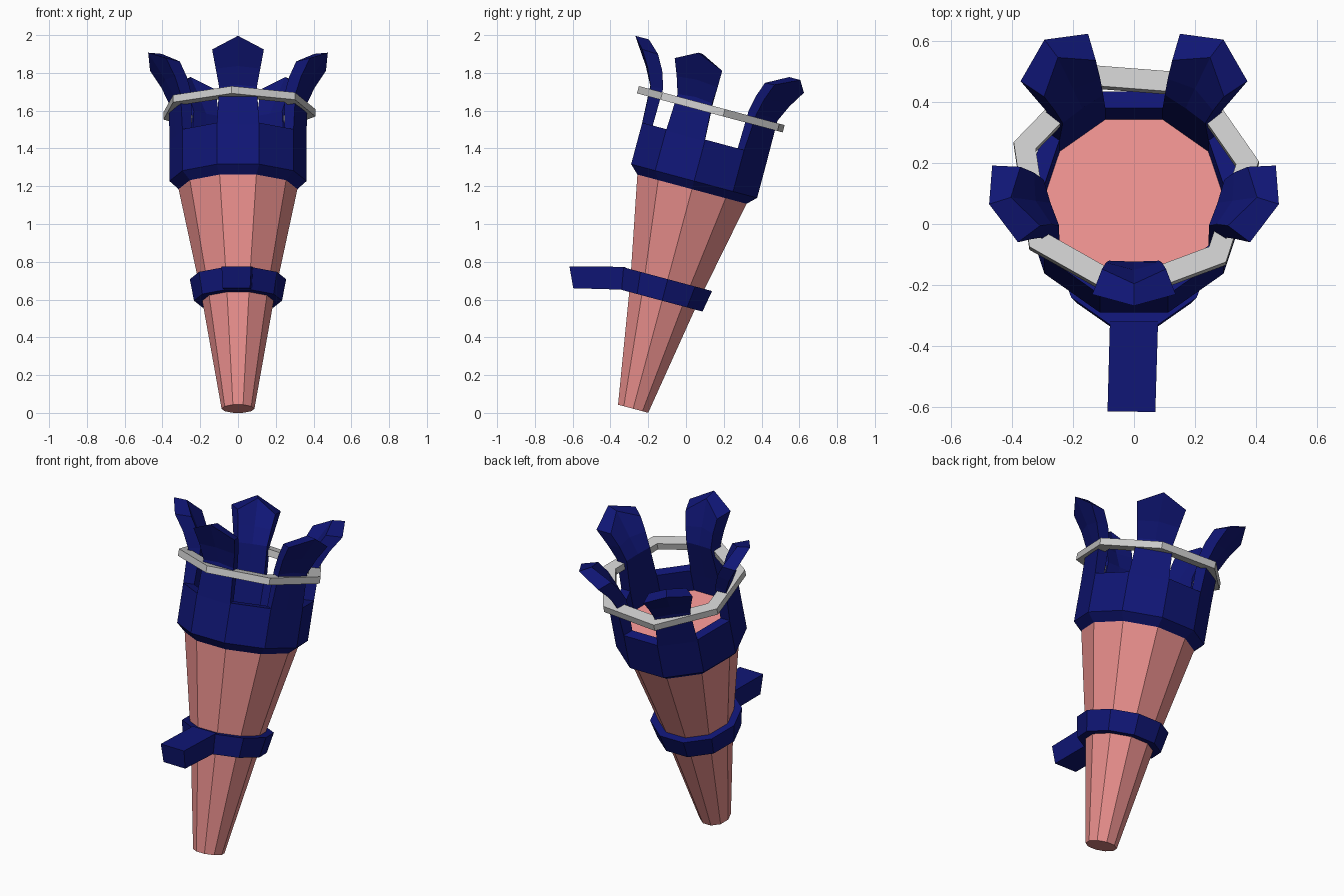
import bpy, bmesh
from math import sin, cos, pi, radians
from mathutils import Matrix

if "Cube" in bpy.data.objects:
    bpy.data.objects.remove(bpy.data.objects["Cube"])

# Shared tilted axis: local z runs up the shaft, local origin is the shaft's foot
TILT = Matrix.Translation((0, -0.28, 0.022)) @ Matrix.Rotation(radians(-15), 4, 'X')


def material(name, color):
    m = bpy.data.materials.new(name)
    m.diffuse_color = color
    m.use_nodes = True
    m.node_tree.nodes["Principled BSDF"].inputs["Base Color"].default_value = m.diffuse_color
    return m


NAVY = material("navy", (0.005, 0.008, 0.18, 1))
PINK = material("pink", (0.83, 0.28, 0.27, 1))


def finish(name, bm, mat=None, matrix=TILT):
    bmesh.ops.recalc_face_normals(bm, faces=bm.faces)
    mesh = bpy.data.meshes.new(name)
    bm.to_mesh(mesh)
    bm.free()
    ob = bpy.data.objects.new(name, mesh)
    bpy.context.collection.objects.link(ob)
    ob.matrix_world = matrix
    if mat:
        mesh.materials.append(mat)
    return ob


def loft(bm, loops, closed=False):
    """Skin a list of point loops; cap the ends unless the loops form a ring."""
    rows = [[bm.verts.new(p) for p in loop] for loop in loops]
    n = len(rows[0])
    pairs = list(zip(rows, rows[1:])) + ([(rows[-1], rows[0])] if closed else [])
    for a, b in pairs:
        for i in range(n):
            j = (i + 1) % n
            bm.faces.new((a[i], a[j], b[j], b[i]))
    if not closed:
        bm.faces.new(rows[0])
        bm.faces.new(rows[-1])


def lathe(name, profile, mat=None, sides=10, start=0.0, closed=True):
    bm = bmesh.new()
    angles = [radians(start) + 2 * pi * i / sides for i in range(sides)]
    loft(bm, [[(r * cos(a), r * sin(a), z) for a in angles] for r, z in profile], closed)
    return finish(name, bm, mat)


# Tapered shaft with a flat top recessed inside the holder
lathe("shaft", [(0.087, 0), (0.199, 0.65), (0.318, 1.22), (0.305, 1.34)], PINK, closed=False)

# Holder cup with chamfered lower edge
lathe("holder_cup", [(0.300, 1.203), (0.314, 1.203), (0.363, 1.248),
                     (0.363, 1.475), (0.303, 1.475)], NAVY)

# Band gripping the shaft
lathe("shaft_band", [(0.18, 0.592), (0.233, 0.592), (0.255, 0.71), (0.20, 0.71)], NAVY)

# Seven-sided metal hoop around the prongs
lathe("hoop", [(0.338, 1.618), (0.414, 1.618), (0.414, 1.658), (0.338, 1.658)],
      sides=7, start=-94.6)

# Flared prongs on alternate faces of the cup.
# Station: inner (distance, half width, height), outer (same), then
# centre-line (inner distance, outer distance, height)
stations = [
    ((0.288, 0.094, 1.46), (0.345, 0.112, 1.46), (0.288, 0.345, 1.46)),
    ((0.285, 0.082, 1.68), (0.352, 0.100, 1.67), (0.288, 0.355, 1.68)),
    ((0.315, 0.092, 1.77), (0.390, 0.118, 1.76), (0.340, 0.405, 1.77)),
    ((0.358, 0.105, 1.847), (0.445, 0.137, 1.85), (0.425, 0.500, 1.91)),
]
loops = []
for (ri, wi, zi), (ro, wo, zo), (ci, co, zc) in stations:
    loops.append([(ri, -wi, zi), (ci, 0, zc), (ri, wi, zi),
                  (ro, wo, zo), (co, 0, zc), (ro, -wo, zo)])
for k in range(5):
    bm = bmesh.new()
    loft(bm, loops[:-1] + [loops[-1]])
    # split the pointed end into two roof facets
    bm.verts.ensure_lookup_table()
    end = [f for f in bm.faces if len(f.verts) == 6 and f.calc_center_median().z > 1.7]
    tip = bm.verts[-6:]
    bmesh.utils.face_split(end[0], tip[1], tip[4])
    bmesh.ops.rotate(bm, verts=bm.verts, matrix=Matrix.Rotation(radians(-90 + 72 * k), 3, 'Z'))
    finish(f"prong_{k + 1}", bm, NAVY)

# Level mounting arm reaching forward from the band
bm = bmesh.new()
loft(bm, [
    [(-0.079, -0.32, 0.773), (0.079, -0.32, 0.773), (0.072, -0.32, 0.652), (-0.072, -0.32, 0.652)],
    [(-0.087, -0.615, 0.776), (0.070, -0.617, 0.776), (0.064, -0.597, 0.66), (-0.082, -0.595, 0.66)],
])
finish("mounting_arm", bm, NAVY, Matrix.Identity(4))
